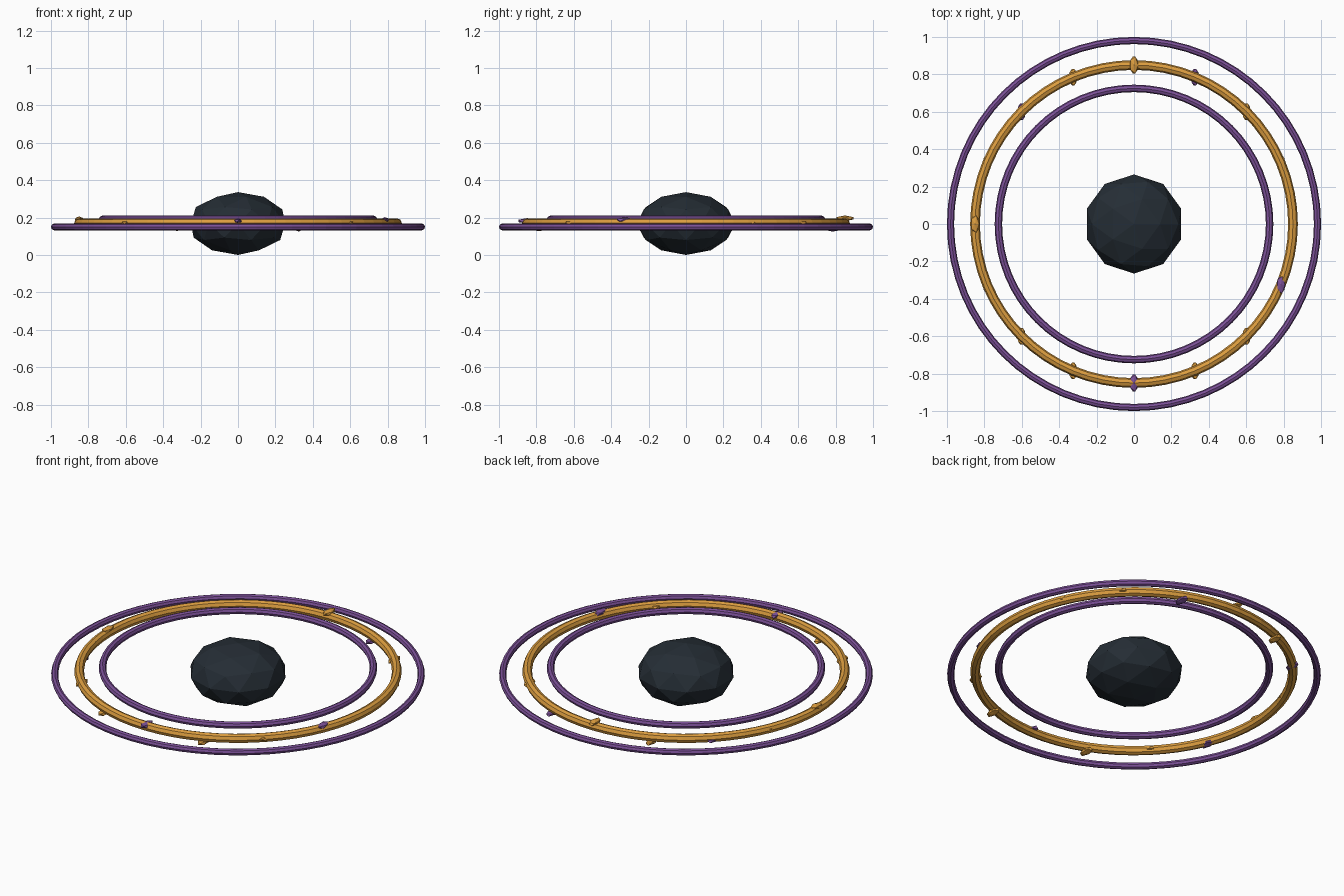
import bpy, math

if "Cube" in bpy.data.objects:
    bpy.data.objects.remove(bpy.data.objects["Cube"])

def material(name, rgb):
    m = bpy.data.materials.new(name)
    m.diffuse_color = (*rgb, 1)
    m.use_nodes = True
    m.node_tree.nodes["Principled BSDF"].inputs["Base Color"].default_value = m.diffuse_color
    return m

DARK = material("dark_stone", (0.018, 0.026, 0.035))
GOLD = material("gold", (0.72, 0.34, 0.05))
PURPLE = material("purple", (0.20, 0.08, 0.31))

def finish(name, mat, scale=(1, 1, 1)):
    o = bpy.context.object
    o.name = name
    o.scale = scale
    o.data.materials.append(mat)
    return o

def ring(name, radius, tube, z, mat):
    bpy.ops.mesh.primitive_torus_add(major_radius=radius, minor_radius=tube,
                                     major_segments=64, minor_segments=8,
                                     location=(0, 0, z))
    finish(name, mat)

# Faceted, flattened core
bpy.ops.mesh.primitive_ico_sphere_add(subdivisions=2, radius=1, location=(0, 0, 0.168))
finish("core", DARK, (0.265, 0.265, 0.168))

# Three concentric rings, rising towards the middle
ring("outer_ring", 0.981, 0.019, 0.15, PURPLE)
ring("middle_ring", 0.85, 0.026, 0.17, GOLD)
ring("inner_ring", 0.725, 0.02, 0.19, PURPLE)

# Sixteen small shards scattered along the middle ring, all lying along y
lifts = [-.008, 0, 0, -.03, .026, -.027, -.01, 0,
         .021, -.014, 0, -.028, .012, -.028, 0, .017]
for k, dz in enumerate(lifts):
    a = k * math.tau / 16
    bpy.ops.mesh.primitive_ico_sphere_add(
        subdivisions=1, radius=1,
        location=(0.85 * math.cos(a), 0.85 * math.sin(a), 0.17 + dz))
    finish(f"shard_{k}", PURPLE if k % 3 == 0 else GOLD, (0.025, 0.052, 0.015))
